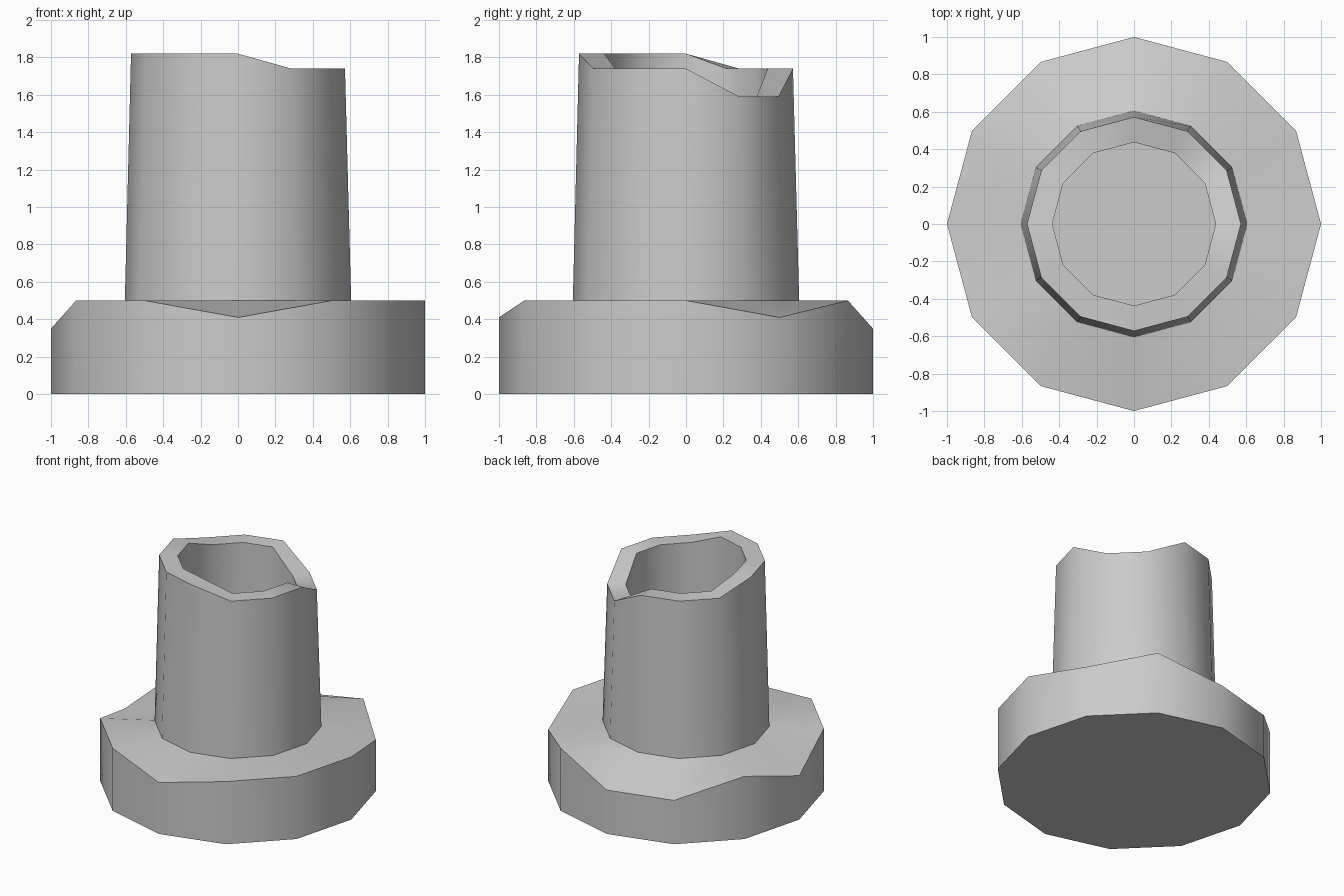
import bpy, bmesh, math

if "Cube" in bpy.data.objects:
    bpy.data.objects.remove(bpy.data.objects["Cube"], do_unlink=True)

SIDES = 12
FLOOR = 0.5

stone = bpy.data.materials.new("grey_stone")
stone.use_nodes = True
stone.diffuse_color = (0.6, 0.6, 0.6, 1)
stone.node_tree.nodes["Principled BSDF"].inputs["Base Color"].default_value = (0.6, 0.6, 0.6, 1)

# Chipped rim heights, counter-clockwise from +x
base_rim = [0.5, 0.41, 0.5, 0.35, 0.35, 0.5, 0.35, 0.5, 0.5, 0.41, 0.5, 0.5]
top_rim = [1.74, 1.59, 1.59, 1.74, 1.74, 1.74, 1.82, 1.82, 1.82, 1.82, 1.74, 1.74]


def flat(z):
    return [z] * SIDES


def lathe(name, rings):
    """Join rings of (radius, heights), then cap both ends."""
    bm = bmesh.new()
    loops = []
    for radius, heights in rings:
        loop = []
        for k, z in enumerate(heights):
            a = math.tau * k / SIDES
            loop.append(bm.verts.new((radius * math.cos(a), radius * math.sin(a), z)))
        loops.append(loop)
    for low, high in zip(loops, loops[1:]):
        for k in range(SIDES):
            n = (k + 1) % SIDES
            bm.faces.new((low[k], low[n], high[n], high[k]))
    bm.faces.new(loops[0][::-1])
    bm.faces.new(loops[-1])
    mesh = bpy.data.meshes.new(name)
    bm.to_mesh(mesh)
    bm.free()
    mesh.materials.append(stone)
    obj = bpy.data.objects.new(name, mesh)
    bpy.context.collection.objects.link(obj)
    bpy.ops.object.select_all(action='DESELECT')
    obj.select_set(True)
    bpy.context.view_layer.objects.active = obj
    bpy.ops.object.shade_smooth_by_angle(angle=math.radians(40))
    return obj


# Chipped base, tapered shaft, broken rim, and hollow core in one surface
lathe("broken_column", [
    (1.0, flat(0)),
    (1.0, base_rim),
    (0.605, flat(FLOOR)),
    (0.572, top_rim),
    (0.437, top_rim),
    (0.437, flat(FLOOR)),
])
